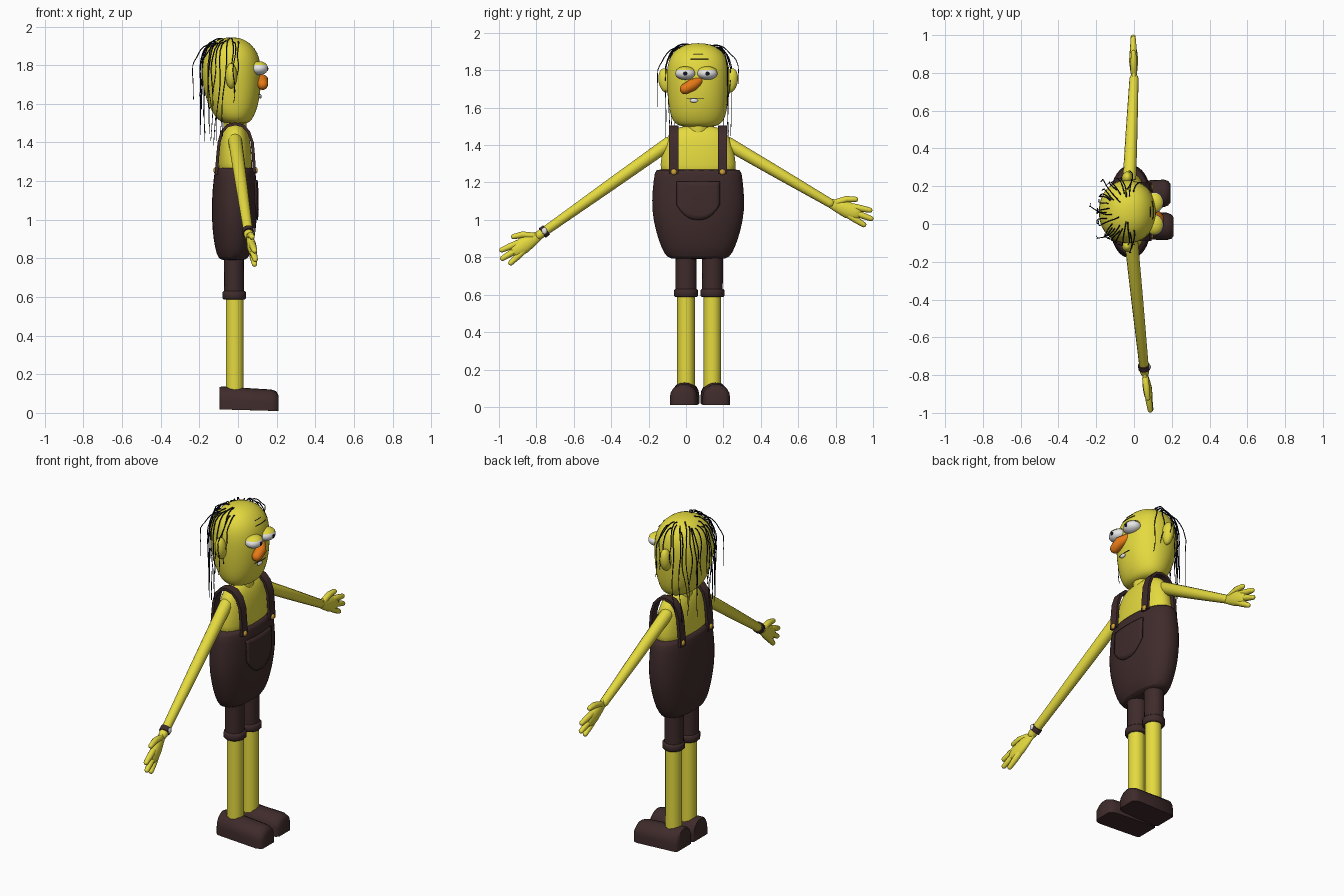
import bpy, bmesh, random
from math import sin, cos, pi, radians
from mathutils import Vector, Matrix

if "Cube" in bpy.data.objects:
    bpy.data.objects.remove(bpy.data.objects["Cube"])
random.seed(4)
MID = 0.065  # sideways centre of the figure


def material(name, color):
    mat = bpy.data.materials.new(name)
    mat.use_nodes = True
    mat.diffuse_color = (*color, 1)
    mat.node_tree.nodes["Principled BSDF"].inputs["Base Color"].default_value = (*color, 1)
    return mat


skin = material("yellow skin", (0.78, 0.7, 0.05))
cloth = material("dark brown cloth", (0.05, 0.024, 0.024))
beak = material("orange", (0.83, 0.2, 0.008))
white = material("eye white", (0.85, 0.85, 0.85))
ink = material("blue black", (0.006, 0.007, 0.016))
gold = material("gold", (0.6, 0.35, 0.04))


def finish(name, bm, mat, angle=40, subsurf=0):
    bmesh.ops.recalc_face_normals(bm, faces=bm.faces)
    mesh = bpy.data.meshes.new(name)
    bm.to_mesh(mesh)
    bm.free()
    ob = bpy.data.objects.new(name, mesh)
    bpy.context.collection.objects.link(ob)
    mesh.materials.append(mat)
    if subsurf:
        mod = ob.modifiers.new("smooth", "SUBSURF")
        mod.levels = mod.render_levels = subsurf
    bpy.ops.object.select_all(action="DESELECT")
    ob.select_set(True)
    bpy.context.view_layer.objects.active = ob
    bpy.ops.object.shade_smooth_by_angle(angle=radians(angle))
    return ob


def skin_rings(name, rings, mat, angle=40, subsurf=0):
    bm = bmesh.new()
    loops = [[bm.verts.new(p) for p in ring] for ring in rings]
    count = len(loops[0])
    for low, high in zip(loops, loops[1:]):
        for i in range(count):
            j = (i + 1) % count
            bm.faces.new((low[i], low[j], high[j], high[i]))
    bm.faces.new(loops[0])
    bm.faces.new(loops[-1])
    return finish(name, bm, mat, angle, subsurf)


def around(section, a, power=2.0, grow=0.0):
    z, cx, rx, ry = section
    c, s = cos(a), sin(a)
    k = (abs(c) ** power + abs(s) ** power) ** (-1 / power)
    return Vector((cx + (rx + grow) * c * k, MID + (ry + grow) * s * k, z))


def stack(name, sections, mat, power=2.0, sides=24):
    rings = [[around(s, 2 * pi * i / sides, power) for i in range(sides)] for s in sections]
    return skin_rings(name, rings, mat, 50, 1)


def section_at(sections, z):
    for a, b in zip(sections, sections[1:]):
        if a[0] <= z <= b[0]:
            t = (z - a[0]) / (b[0] - a[0])
            return [u + (v - u) * t for u, v in zip(a, b)]
    return sections[0] if z < sections[0][0] else sections[-1]


def tube(name, path, radii, mat, sides=12, flat=1.0, rounded=True):
    # Round tube; flat squeezes it along x
    pts, rad = [Vector(p) for p in path], list(radii)
    dirs = [(pts[min(i + 1, len(pts) - 1)] - pts[max(i - 1, 0)]).normalized() for i in range(len(pts))]
    rings = [(p, d, r) for p, d, r in zip(pts, dirs, rad)]
    if rounded:
        for a in (30, 55, 78):
            c, s = cos(radians(a)), sin(radians(a))
            rings.append((pts[-1] + dirs[-1] * rad[-1] * s, dirs[-1], rad[-1] * c))
            rings.insert(0, (pts[0] - dirs[0] * rad[0] * s, dirs[0], rad[0] * c))
    out = []
    for p, d, r in rings:
        side = d.cross(Vector((1, 0, 0)))
        side = side.normalized() if side.length > 0.05 else Vector((0, 1, 0))
        up = side.cross(d)
        out.append([p + (side * cos(2 * pi * i / sides) + up * flat * sin(2 * pi * i / sides)) * r
                    for i in range(sides)])
    return skin_rings(name, out, mat, 50)


def ball(name, center, size, mat, tilt=0.0, keep_above=None):
    bm = bmesh.new()
    bmesh.ops.create_uvsphere(bm, u_segments=24, v_segments=16, radius=1)
    if keep_above is not None:
        bmesh.ops.bisect_plane(bm, geom=bm.verts[:] + bm.edges[:] + bm.faces[:],
                               plane_co=(0, 0, keep_above), plane_no=(0, 0, 1), clear_inner=True)
    bm.transform(Matrix.Translation(center) @ Matrix.Rotation(tilt, 4, "X") @ Matrix.Diagonal((*size, 1)))
    return finish(name, bm, mat, 60)


# Trousers and torso
trousers = [(0.79, -0.025, 0.05, 0.13), (0.797, -0.025, 0.078, 0.168), (0.85, -0.022, 0.097, 0.198),
            (0.94, -0.02, 0.113, 0.228), (1.05, -0.018, 0.119, 0.25), (1.16, -0.017, 0.116, 0.246),
            (1.265, -0.015, 0.105, 0.232), (1.272, -0.015, 0.10, 0.225)]
stack("trousers_body", trousers, cloth, 2.3)
torso = [(1.2, -0.015, 0.09, 0.205), (1.3, -0.015, 0.088, 0.204), (1.38, -0.015, 0.083, 0.19),
         (1.44, -0.015, 0.072, 0.17), (1.48, -0.015, 0.055, 0.14), (1.505, -0.015, 0.03, 0.08)]
stack("torso", torso, skin, 2.3)
tube("neck", [(-0.015, MID, 1.45), (-0.015, MID, 1.55)], (0.06, 0.06), skin)

# Shield pocket hugging the trousers
bm = bmesh.new()
cols, rows, grid = 12, 8, []
for i in range(cols + 1):
    t = 2 * i / cols - 1
    low = 1.0 + 0.08 * abs(t) ** 2.5
    line = []
    for j in range(rows + 1):
        z = low + (1.205 - low) * j / rows
        sec = section_at(trousers, z)
        k = (1 - abs(0.115 * t / sec[3]) ** 2.3) ** (1 / 2.3)
        line.append(bm.verts.new((sec[1] + sec[2] * k + 0.002, MID + 0.115 * t, z)))
    grid.append(line)
for i in range(cols):
    for j in range(rows):
        bm.faces.new((grid[i][j], grid[i + 1][j], grid[i + 1][j + 1], grid[i][j + 1]))
pocket = finish("shield_pocket", bm, cloth)
thick = pocket.modifiers.new("thickness", "SOLIDIFY")
thick.thickness, thick.offset = 0.009, 0

# Straps over the shoulders, with buttons
for tag, side in (("right", -1), ("left", 1)):
    y = MID + side * 0.13
    outline = [(0.085, 1.245), (0.08, 1.33), (0.074, 1.4), (0.055, 1.455), (0.025, 1.487), (-0.015, 1.497),
               (-0.055, 1.487), (-0.083, 1.455), (-0.098, 1.4), (-0.105, 1.33), (-0.112, 1.235)]
    rings = []
    for x, z in outline:
        out = Vector((x + 0.015, 0, max(z - 1.42, 0))).normalized() * 0.008
        rings.append([Vector((x, y + w, z)) + out * k
                      for w, k in ((-0.025, -1), (0.025, -1), (0.025, 1), (-0.025, 1))])
    skin_rings(tag + "_strap", rings, cloth)
    for x, face in ((0.092, "front"), (-0.117, "back")):
        ball(f"{tag}_{face}_button", (x, y, 1.256), (0.01, 0.016, 0.016), gold)

# Legs, cuffs and shoes
for tag, y, toe in (("right", 0.0, 0.21), ("left", 0.141, 0.193)):
    x = -0.017
    tube(tag + "_leg", [(x, y, 0.07), (x, y, 0.65)], (0.047, 0.047), skin, 10, 1, False)
    tube(tag + "_trouser_leg", [(x - 0.004, y, 0.6), (x - 0.004, y, 0.85)], (0.055, 0.057), cloth, 16, 0.93, False)
    tube(tag + "_cuff", [(x - 0.002, y, z) for z in (0.588, 0.594, 0.624, 0.63)],
         (0.058, 0.064, 0.064, 0.058), cloth, 16, 0.95, False)
    mid = y + (y - 0.07) * 0.08 + 0.004
    spread = (y - 0.07) * 0.18
    rings = []
    for t, size, h in ((0, 0.85, 0.125), (0.04, 1, 0.13), (0.5, 1, 0.124), (0.88, 1, 0.12),
                       (0.96, 0.88, 0.112), (1, 0.68, 0.09)):
        px = -0.095 + (toe + 0.095) * t
        base = 0.018 - 0.008 * t
        ring = [Vector((px, mid + spread * t + 0.073 * size * cos(a), base + 0.045 + (h - 0.055) * sin(a)))
                for a in (pi * i / 10 for i in range(11))]
        ring += [Vector((px, mid + spread * t + s * 0.073 * size, base)) for s in (-1, 1)]
        rings.append(ring)
    skin_rings(tag + "_shoe", rings, cloth, 50)

# Arms and hands
ARMS = (("right", (-0.015, -0.09, 1.41), (0.056, -0.785, 0.918), (0.14, -0.82, -0.53)),
        ("left", (-0.025, 0.22, 1.41), (0.0, 0.77, 1.09), (-0.02, 0.92, -0.36)))
for tag, shoulder, wrist, aim in ARMS:
    s, w, u = Vector(shoulder), Vector(wrist), Vector(aim).normalized()
    n = Vector((1, 0, 0)).cross(u).normalized()
    n = n if n.z > 0 else -n
    tube(tag + "_arm", [s, s.lerp(w, 0.5), w], (0.036, 0.031, 0.024), skin)
    tube(tag + "_palm", [w, w + u * 0.05, w + u * 0.1, w + u * 0.14],
         (0.024, 0.035, 0.044, 0.04), skin, 14, 0.55)
    fingers = (("thumb", 0.03, 0.015, 0.12, 0.068), ("index", 0.12, 0.026, 0.212, 0.042),
               ("middle", 0.13, 0.0, 0.234, 0.002), ("little", 0.12, -0.025, 0.21, -0.042))
    for label, a, b, c, d in fingers:
        base, tip = w + u * a + n * b, w + u * c + n * d
        bend = base.lerp(tip, 0.5) + n * (0.01 if label == "thumb" else 0)
        tube(f"{tag}_{label}_finger", [base, bend, tip], (0.018, 0.0175, 0.014), skin, 10)
    if tag == "right":
        d = (w - s).normalized()
        tube("watch_band", [w - d * 0.048, w - d * 0.02], (0.031, 0.031), cloth, 16, 1, False)
        ball("watch_face", w - d * 0.034 + Vector((0.029, 0, 0.004)), (0.007, 0.014, 0.017), white)

# Head
head = [(1.497, -0.01, 0.045, 0.075), (1.505, -0.013, 0.075, 0.11), (1.53, -0.018, 0.098, 0.138),
        (1.58, -0.023, 0.125, 0.154), (1.66, -0.03, 0.148, 0.164), (1.75, -0.034, 0.155, 0.17),
        (1.82, -0.035, 0.152, 0.167), (1.87, -0.036, 0.135, 0.152), (1.905, -0.036, 0.108, 0.126),
        (1.93, -0.035, 0.075, 0.088), (1.945, -0.034, 0.03, 0.035)]
stack("head", head, skin, 2.15)
for tag, side in (("right", -1), ("left", 1)):
    y = MID + side * 0.175
    ball(tag + "_ear", (-0.035, y, 1.745), (0.03, 0.037, 0.066), skin, side * -0.15)
    y = 0.055 + side * 0.059
    ball(tag + "_eye", (0.108, y, 1.783), (0.047, 0.054, 0.034), white)
    ball(tag + "_eyelid", (0.107, y, 1.783), (0.051, 0.057, 0.038), skin, 0, 0.5)
    ball(tag + "_pupil", (0.153, y, 1.782), (0.004, 0.011, 0.011), ink)
tube("nose", [(0.105, 0.07, 1.742), (0.125, 0.035, 1.722), (0.128, -0.005, 1.7)], (0.022, 0.032, 0.028), beak, 16)


# Mouth line, tooth and forehead wrinkles
def crease(name, z, start, end):
    path = []
    for i in range(9):
        y = start + (end - start) * i / 8
        sec = section_at(head, z)
        k = (1 - abs((y - MID) / sec[3]) ** 2.15) ** (1 / 2.15)
        path.append((sec[1] + sec[2] * k, y, z))
    tube(name, path, [0.002] * 9, ink, 6)


crease("mouth", 1.65, 0.005, 0.095)
crease("upper_wrinkle", 1.885, 0.04, 0.09)
crease("lower_wrinkle", 1.86, 0.025, 0.12)
ball("tooth", (0.115, 0.042, 1.638), (0.008, 0.022, 0.011), white)

# Lank hair strands falling from the crown, some hanging well clear of the head
for number in range(27):
    angle = radians(68 + 224 * (number + random.random()) / 27)
    back = -cos(angle)
    end = random.uniform(1.6, 1.74) if back < 0.1 else random.uniform(1.36, 1.65)
    top, drift = random.uniform(1.9, 1.94), random.uniform(-0.25, 0.25)
    gap = 0.045 if number % 6 == 1 else random.uniform(0.001, 0.014)
    path = []
    for i in range(15):
        t = i / 14
        z = top + (end - top) * t ** 1.4
        lift = gap * min(1, 2 * t) + 0.003
        point = around(section_at(head, max(z, 1.72)), angle + drift * t + 0.04 * sin(9 * t + number), 2.15, lift)
        point.z = z + 0.012 * sin(pi * min(1, 3 * t))
        path.append(point)
    tube(f"hair_strand_{number + 1}", path, [0.0034 - 0.0018 * i / 14 for i in range(15)], ink, 5)
